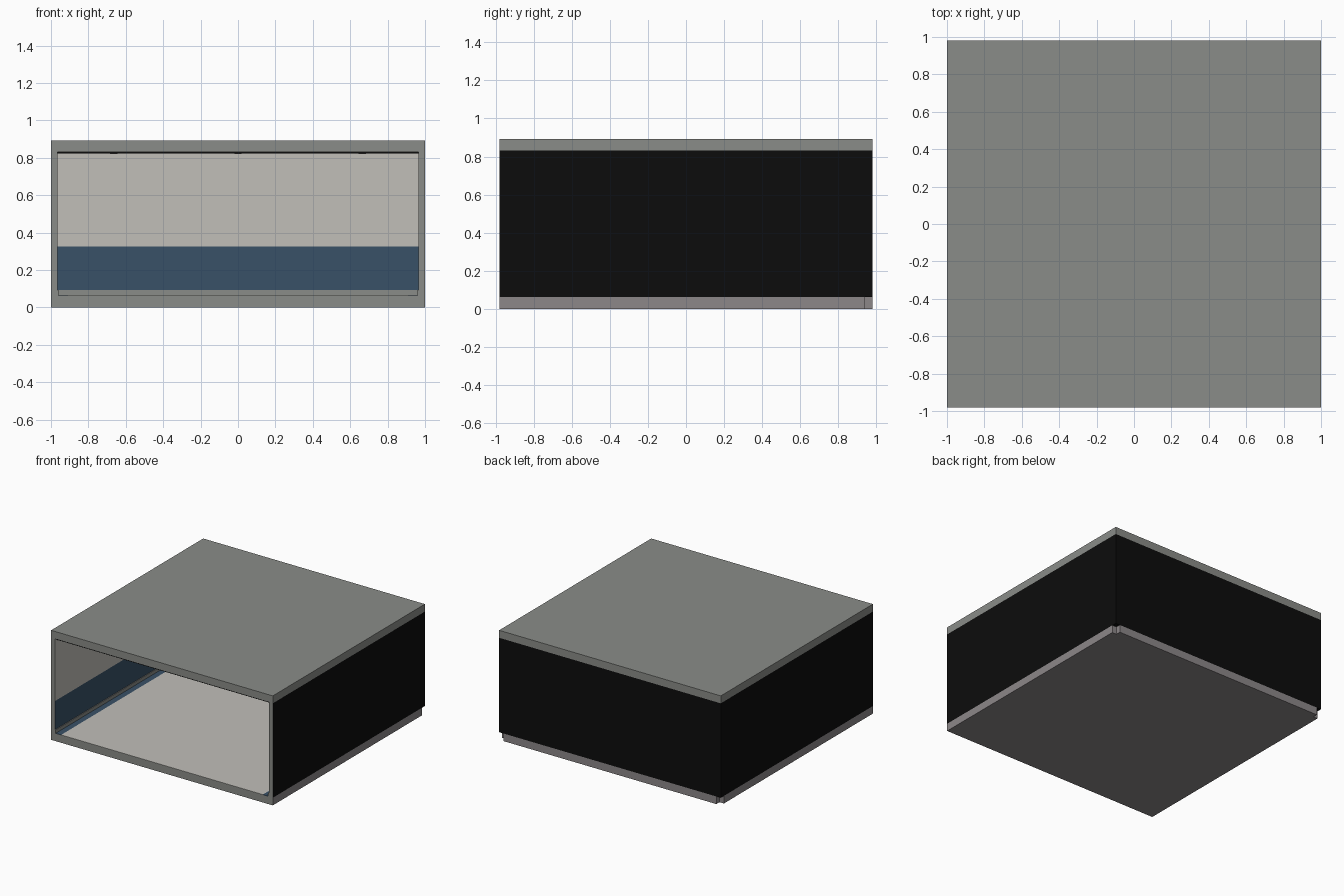
import bpy, bmesh

if "Cube" in bpy.data.objects:
    bpy.data.objects.remove(bpy.data.objects["Cube"])

def srgb(r, g, b):
    f = lambda c: (c / 255 / 12.92) if c < 11 else ((c / 255 + 0.055) / 1.055) ** 2.4
    return (f(r), f(g), f(b), 1.0)

def material(name, rgb):
    m = bpy.data.materials.new(name)
    m.diffuse_color = srgb(*rgb)
    m.use_nodes = True
    m.node_tree.nodes["Principled BSDF"].inputs["Base Color"].default_value = m.diffuse_color
    return m

GREY = material("concrete grey", (138, 140, 136))
BASE = material("warm grey", (140, 135, 137))
BLACK = material("black", (12, 12, 12))
LIGHT = material("light plaster", (193, 191, 185))
BLUE = material("dado blue", (57, 81, 103))

def box(name, lo, hi, mats, cuts=(), rule=None):
    """Axis-aligned box, cut at heights, faces coloured by a rule."""
    bm = bmesh.new()
    bmesh.ops.create_cube(bm, size=1)
    for v in bm.verts:
        v.co = [lo[i] + (v.co[i] + 0.5) * (hi[i] - lo[i]) for i in range(3)]
    for z in cuts:
        bmesh.ops.bisect_plane(bm, geom=bm.verts[:] + bm.edges[:] + bm.faces[:],
                               plane_co=(0, 0, z), plane_no=(0, 0, 1))
    bm.normal_update()
    if rule:
        for f in bm.faces:
            f.material_index = rule(f.normal, f.calc_center_median())
    me = bpy.data.meshes.new(name)
    bm.to_mesh(me)
    bm.free()
    for m in mats:
        me.materials.append(m)
    ob = bpy.data.objects.new(name, me)
    bpy.context.collection.objects.link(ob)
    return ob

X, Y, T = 1.0, 0.98, 0.035          # half width, half depth, wall thickness
F, C, H = 0.062, 0.832, 0.893       # floor, ceiling and roof heights
DADO, SKIRT = 0.325, 0.092

# Base slab: main plate plus a back strip leaving notched corners
front_grey = lambda n, c: 1 if n.y < -0.5 else 0
box("base_slab", (-X, -Y, 0), (X, Y - 0.04, F), [BASE, GREY], rule=front_grey)
box("base_back_strip", (-X + 0.04, Y - 0.04, 0), (X - 0.04, Y, F), [BASE])

# Roof slab
box("roof_slab", (-X, -Y, C), (X, Y, H), [GREY])

# Walls: black outside, plaster over a blue dado inside, grey front ends
WALL = [BLACK, LIGHT, BLUE, GREY]

def inside(c):
    return 1 if c.z > DADO else 2

def side_rule(s):
    def rule(n, c):
        if n.y < -0.5:
            return 3
        return inside(c) if n.x * s < -0.5 else 0
    return rule

for side, s in (("left", -1), ("right", 1)):
    xs = sorted((s * X, s * (X - T)))
    box(side + "_wall", (xs[0], -Y, F), (xs[1], Y, C), WALL, (DADO,), side_rule(s))
    # Skirting board and blue floor border
    xs = sorted((s * (X - T), s * (X - T - 0.006)))
    box(side + "_skirting", (xs[0], -Y, F), (xs[1], Y - T, SKIRT), [GREY])
    xs = sorted((s * (X - T - 0.006), s * (X - T - 0.055)))
    box(side + "_floor_border", (xs[0], -Y, F), (xs[1], Y - T, F + 0.002), [BLUE])

box("back_wall", (-X + T, Y - T, F), (X - T, Y, C), WALL, (DADO,),
    lambda n, c: inside(c) if n.y < -0.5 else 0)
box("back_skirting", (-X + T, Y - T - 0.006, F), (X - T, Y - T, SKIRT), [GREY])

# Floor covering
fx = X - T - 0.055
box("floor_covering", (-fx, -Y, F), (fx, Y - T - 0.006, F + 0.002), [LIGHT])

# Ceiling panel with a grid of small lamps
box("ceiling_panel", (-X + T, -Y + 0.01, C - 0.008), (X - T, Y - T, C), [BLACK])
for i in (-1, 0, 1):
    for j in (-1, 0, 1):
        x, y = i * 0.665, j * 0.65
        box("ceiling_lamp", (x - 0.02, y - 0.02, C - 0.011), (x + 0.02, y + 0.02, C - 0.004), [LIGHT])
